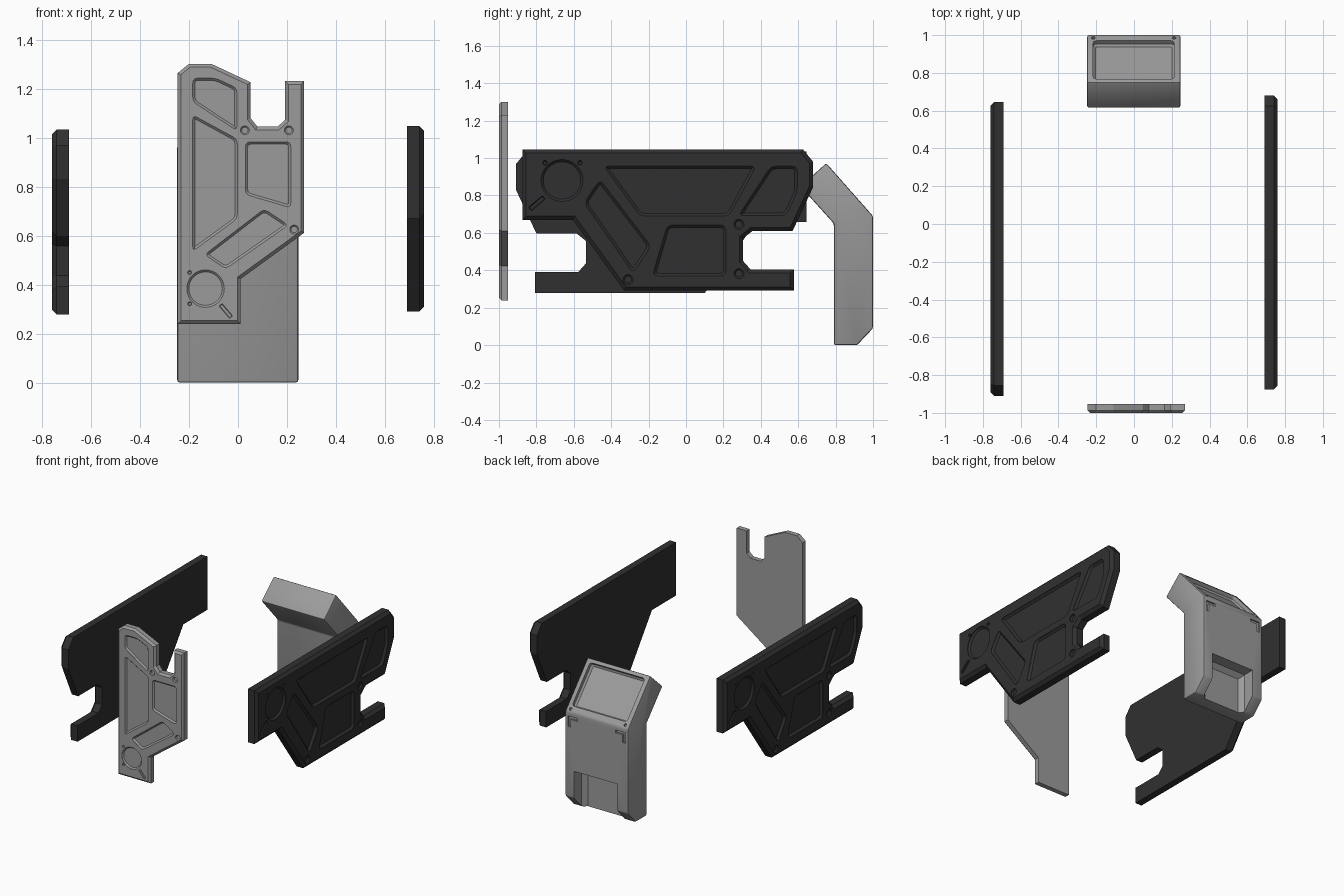
import bpy, bmesh
from math import sin, cos, pi, tau
from mathutils import Matrix, Vector

if "Cube" in bpy.data.objects:
    bpy.data.objects.remove(bpy.data.objects["Cube"])


def inset(pts, d):
    """Offset a closed 2D profile inwards by d with mitred corners."""
    n = len(pts)
    area = sum(pts[i - 1].x * pts[i].y - pts[i].x * pts[i - 1].y for i in range(n))
    side = 1 if area > 0 else -1
    out = []
    for i in range(n):
        a = (pts[i] - pts[i - 1]).normalized()
        b = (pts[(i + 1) % n] - pts[i]).normalized()
        na, nb = Vector((-a.y, a.x)) * side, Vector((-b.y, b.x)) * side
        out.append(pts[i] + (na + nb) * d / (1 + na.dot(nb)))
    return out


def rounded(pts, r, steps=3):
    """Replace each corner with a short curve that starts r away from it."""
    out = []
    for i, p in enumerate(pts):
        a = p + (pts[i - 1] - p).normalized() * r
        b = p + (pts[(i + 1) % len(pts)] - p).normalized() * r
        for k in range(steps + 1):
            t = k / steps
            out.append(a * (1 - t) ** 2 + p * 2 * t * (1 - t) + b * t * t)
    return out


def prism(bm, pts, w0, w1, corner=0.0, rim=0.0, frame=Matrix()):
    """Extrude a (y, z) profile along x; round its corners and chamfer the w1 end."""
    pts = [Vector(p) for p in pts]
    if corner:
        pts = rounded(pts, corner)
    rings = [(w0, pts), (w1, pts)]
    if rim:
        back = rim if w1 > w0 else -rim
        rings = [(w0, pts), (w1 - back, pts), (w1, inset(pts, rim))]
    loops = [[bm.verts.new(frame @ Vector((w, p.x, p.y))) for p in ring] for w, ring in rings]
    faces = [bm.faces.new(loops[0]), bm.faces.new(loops[-1])]
    n = len(pts)
    for lo, hi in zip(loops, loops[1:]):
        for i in range(n):
            faces.append(bm.faces.new((lo[i - 1], lo[i], hi[i], hi[i - 1])))
    bmesh.ops.recalc_face_normals(bm, faces=faces)


def circle(y, z, r, n=32):
    return [(y + r * cos(tau * i / n), z + r * sin(tau * i / n)) for i in range(n)]


def make(name, bm):
    me = bpy.data.meshes.new(name)
    bm.to_mesh(me)
    bm.free()
    ob = bpy.data.objects.new(name, me)
    bpy.context.collection.objects.link(ob)
    return ob


def carve(ob, cutter):
    """Subtract the cutter and remove it."""
    cutter.hide_render = True
    mod = ob.modifiers.new("carve", 'BOOLEAN')
    mod.operation, mod.object, mod.solver = 'DIFFERENCE', cutter, 'EXACT'
    bpy.context.view_layer.objects.active = ob
    for name in [m.name for m in ob.modifiers]:
        bpy.ops.object.modifier_apply(modifier=name)
    bpy.data.objects.remove(cutter)


def paint(ob, name, value):
    mat = bpy.data.materials.new(name)
    mat.diffuse_color = (value, value, value, 1)
    mat.use_nodes = True
    mat.node_tree.nodes["Principled BSDF"].inputs["Base Color"].default_value = mat.diffuse_color
    ob.data.materials.clear()
    ob.data.materials.append(mat)


def frame(x, y, z, origin=(0, 0, 0)):
    m = Matrix((x, y, z)).transposed().to_4x4()
    m.translation = origin
    return m


# Armour plate, drawn as the right-hand side profile (y, z)
T = 0.07
outline = [(-.875, 1.047), (.625, 1.047), (.68, .98), (.68, .845), (.57, .61),
           (.355, .61), (.305, .57), (.305, .45), (.345, .405), (.577, .405),
           (.577, .291), (-.33, .291), (-.605, .67), (-.875, .67)]
bm = bmesh.new()
prism(bm, outline, 0, T, rim=.02)
plate = make("right_plate", bm)

# Pockets, disc recess, screw holes and slot in the plate's outer face
pockets = [
    [(-.44, .957), (.375, .957), (.23, .69), (-.245, .69)],
    [(.455, .957), (.595, .957), (.595, .82), (.535, .692), (.28, .692)],
    [(-.46, .885), (-.187, .53), (-.283, .385), (-.545, .76)],
    [(-.1, .642), (.214, .642), (.214, .37), (-.18, .37)],
]
bm = bmesh.new()
for p in pockets:
    prism(bm, p, T + .02, T - .016, corner=.03, rim=.014)
prism(bm, circle(-.663, .88, .112, 40), T + .02, T - .016, rim=.012)
for y, z in [(.283, .645), (.283, .382), (-.31, .35)]:
    prism(bm, circle(y, z, .027, 20), T + .02, T - .014, rim=.008)
for y in (-.754, -.567):
    prism(bm, circle(y, .975, .012, 12), T + .02, T - .012, rim=.004)
prism(bm, [(-.842, .736), (-.826, .718), (-.752, .781), (-.768, .799)],
      T + .02, T - .012, corner=.006, rim=.004)
carve(plate, make("plate_cutter", bm))

# Three copies of the plate: right, left (turned round) and a smaller upright front one
plate.data.transform(Matrix.Translation((0, .0975, -.67)))
front = plate.copy()
front.name = "front_plate"
front.data = plate.data.copy()
paint(plate, "dark_grey", .03)
paint(front, "mid_grey", .33)
left = plate.copy()
left.name = "left_plate"
for ob in (front, left):
    bpy.context.collection.objects.link(ob)
plate.location = (.69, -.0975, .67)
left.matrix_world = Matrix.Translation((-.69, -.1325, .657)) @ Matrix.Rotation(pi, 4, 'Z')
front.matrix_world = frame((0, -1, 0), (0, 0, 1), (-1, 0, 0), (.011, -.952, .77)) @ Matrix.Scale(.683, 4)

# Rear block with a forward-leaning head
bm = bmesh.new()
prism(bm, [(.75, .973), (1, .69), (1, .09), (.915, 0), (.79, 0), (.79, .65), (.612, .848)],
      -.248, .246)
block = make("rear_block", bm)
bev = block.modifiers.new("soft_edges", 'BEVEL')
bev.width, bev.segments, bev.limit_method = .01, 2, 'ANGLE'

bm = bmesh.new()
# Recessed window on the sloping face, with two pin holes below it
down = Vector((0, .25, -.28)).normalized()
normal = Vector((0, .28, .25)).normalized()
slope = frame(normal, (1, 0, 0), down, (0, .875, .83))
prism(bm, [(-.216, -.163), (.213, -.163), (.213, .143), (-.216, .143)],
      .05, -.035, corner=.02, rim=.012, frame=slope)
for x in (-.215, .212):
    prism(bm, circle(x, .166, .01, 12), .05, -.015, frame=slope)

# Lower notch and L-shaped corner grooves on the rear face
rear = frame((0, 1, 0), (1, 0, 0), (0, 0, 1))
prism(bm, [(-.165, -.08), (.175, -.08), (.175, .28), (-.165, .28)], 1.05, .89,
      rim=.03, frame=rear)
for s in (-1, 1):
    ell = [(.225, .66), (.15, .66), (.15, .64), (.205, .64), (.205, .585), (.225, .585)]
    prism(bm, [(s * x, z) for x, z in ell], 1.05, .988, frame=rear)
carve(block, make("block_cutter", bm))
paint(block, "block_grey", .33)
bpy.ops.object.select_all(action='DESELECT')
block.select_set(True)
bpy.context.view_layer.objects.active = block
bpy.ops.object.shade_smooth_by_angle(angle=.6)
